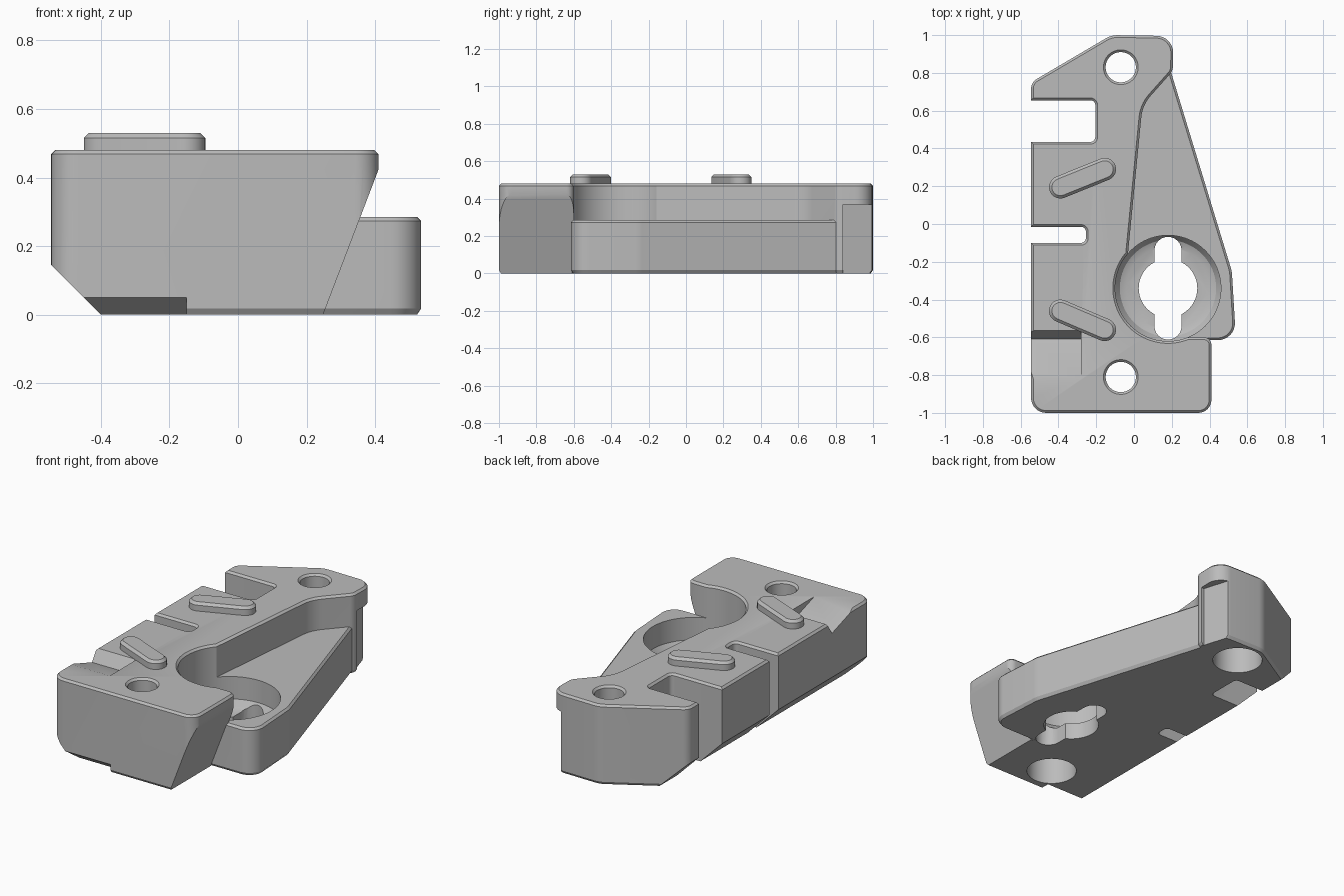
import bpy
import bmesh
from math import sin, cos, pi, atan2, tan
from mathutils import Vector

if "Cube" in bpy.data.objects:
    bpy.data.objects.remove(bpy.data.objects["Cube"])

grey = bpy.data.materials.new("plain_grey")
grey.use_nodes = True
grey.diffuse_color = (0.5, 0.5, 0.5, 1)
grey.node_tree.nodes["Principled BSDF"].inputs["Base Color"].default_value = (0.5, 0.5, 0.5, 1)

TOP, SHELF, EDGE = 0.48, 0.285, 0.012


def make_object(name, bm):
    bmesh.ops.recalc_face_normals(bm, faces=bm.faces)
    mesh = bpy.data.meshes.new(name)
    bm.to_mesh(mesh)
    bm.free()
    mesh.materials.append(grey)
    obj = bpy.data.objects.new(name, mesh)
    bpy.context.collection.objects.link(obj)
    return obj


def fillet(corners):
    """Counter-clockwise (x, y, radius) corners to a rounded outline."""
    out = []
    n = len(corners)
    for i, (x, y, r) in enumerate(corners):
        p = Vector((x, y))
        if not r:
            out.append(p)
            continue
        a = (Vector(corners[i - 1][:2]) - p).normalized()
        b = (Vector(corners[(i + 1) % n][:2]) - p).normalized()
        half = a.angle(b) / 2
        start, end = p + a * r / tan(half), p + b * r / tan(half)
        c = p + (a + b).normalized() * r / sin(half)
        t0 = atan2(start.y - c.y, start.x - c.x)
        t1 = atan2(end.y - c.y, end.x - c.x)
        sweep = (t1 - t0 + pi) % (2 * pi) - pi
        for k in range(9):
            t = t0 + sweep * k / 8
            out.append(c + Vector((cos(t), sin(t))) * r)
    return out


def circle(x, y, r, n=64):
    return [Vector((x + r * cos(2 * pi * k / n), y + r * sin(2 * pi * k / n))) for k in range(n)]


def capsule(a, b, r):
    a, b = Vector(a), Vector(b)
    t = atan2(b.y - a.y, b.x - a.x)
    ends = ((b, t - pi / 2), (a, t + pi / 2))
    return [c + Vector((cos(s + pi * k / 12), sin(s + pi * k / 12))) * r
            for c, s in ends for k in range(13)]


def offset(outline, d):
    out = []
    for i, p in enumerate(outline):
        e0 = (p - outline[i - 1]).normalized()
        e1 = (outline[(i + 1) % len(outline)] - p).normalized()
        n0, n1 = Vector((e0.y, -e0.x)), Vector((e1.y, -e1.x))
        out.append(p + (n0 + n1) * d / (1 + n0.dot(n1)))
    return out


def prism(name, outline, profile):
    """Stack the outline through (z, outward offset) levels."""
    bm = bmesh.new()
    rings = [[bm.verts.new((p.x, p.y, z)) for p in offset(outline, d)] for z, d in profile]
    for low, high in zip(rings, rings[1:]):
        for i in range(len(low)):
            bm.faces.new((low[i - 1], low[i], high[i], high[i - 1]))
    bm.faces.new(rings[0][::-1])
    bm.faces.new(rings[-1])
    return make_object(name, bm)


def hull(name, points):
    bm = bmesh.new()
    for p in points:
        bm.verts.new(p)
    bmesh.ops.convex_hull(bm, input=bm.verts)
    return make_object(name, bm)


def combine(obj, other, operation="DIFFERENCE"):
    mod = obj.modifiers.new("combine", "BOOLEAN")
    mod.operation, mod.solver, mod.object = operation, "EXACT", other
    bpy.context.view_layer.objects.active = obj
    bpy.ops.object.modifier_apply(modifier=mod.name)
    bpy.data.objects.remove(other)


def raised(top):
    return [(0, -EDGE), (0.018, 0), (top - EDGE, 0), (top, -EDGE)]


def flared(bottom):
    return [(bottom, 0), (TOP - EDGE, 0), (TOP, EDGE), (TOP + 0.02, EDGE + 0.02)]


# Tall block with the curved inner wall
body = prism("main_body", fillet([
    (-0.545, -1, 0.08), (0.41, -1, 0.07), (0.41, -0.6, 0.04), (0.24, -0.6, 0),
    (0.1, -0.4, 0), (-0.04, -0.24, 0), (0.045, 0.63, 0.2), (0.205, 0.81, 0.06),
    (0.21, 0.995, 0.09), (-0.12, 1, 0.12), (-0.545, 0.75, 0.06)]), raised(TOP))

# Leaning side of the front end
combine(body, hull("lean_cutter", [(x, y, z) for y in (-1.2, -0.55)
        for x, z in ((0.25 - 0.04, -0.1), (0.42, 0.45), (0.9, 0.45), (0.9, -0.1))]))

# Undercut below the rounded back end
combine(body, hull("undercut_cutter", [(x, y, z) for z in (-0.1, 0.37)
        for x, y in ((0.185, 0.84), (0.1, 1.12), (0.4, 1.12), (0.4, 0.84))]))

# Low triangular shelf
shelf = prism("shelf", fillet([
    (-0.3, -0.615, 0), (0.54, -0.615, 0.09), (0.518, -0.25, 0.15),
    (0.185, 0.84, 0), (0, 0.85, 0), (-0.3, 0.5, 0)]), raised(SHELF))
combine(body, shelf, "UNION")

# Round recess with the keyed hole through its floor
combine(body, prism("recess_cutter", circle(0.18, -0.34, 0.28, 96),
                    [(0.1, -0.06), (0.115, -0.025), (0.15, 0)] + flared(0.2)[1:]))
combine(body, prism("round_cutter", circle(0.18, -0.34, 0.155), [(-0.1, 0), (0.3, 0)]))
combine(body, prism("key_cutter", capsule((0.18, -0.54), (0.18, -0.14), 0.072),
                    [(-0.1, 0), (0.25, 0)]))

# Screw holes, wider from below
for y in (-0.81, 0.83):
    combine(body, prism("screw_cutter", circle(-0.07, y, 0.08), flared(-0.1)))
    combine(body, prism("bore_cutter", circle(-0.07, y, 0.14), [(-0.1, 0), (0.3, 0)]))

# Slots in the flat side
for x, y0, y1 in ((-0.205, 0.655, 0.435), (-0.255, -0.015, -0.1)):
    combine(body, prism("slot_cutter", fillet([
        (-0.8, y1, 0), (x, y1, 0.025), (x, y0, 0.025), (-0.8, y0, 0)]), flared(-0.1)))

# Sloped lower edges
combine(body, hull("side_chamfer_cutter", [(x, y, z) for y in (-1.2, 1.2)
        for x, z in ((-0.645, 0.245), (-0.3, -0.1), (-0.645, -0.1))]))
combine(body, hull("front_chamfer_cutter", [(x, y, z) for x in (-0.6, -0.15)
        for y, z in ((-1.05, 0.09), (-0.85, -0.07), (-1.05, -0.07))]))

# Shallow ramp notch in the upper side edge
combine(body, hull("notch_cutter", [(x, y, z) for x in (-0.7, -0.28)
        for y, z in ((-0.82, TOP), (-0.61, 0.41), (-0.565, TOP), (-0.565, 0.55), (-0.82, 0.55))]))

# Raised angled pads
pads = [prism(name, capsule(a, b, 0.06), [(TOP - 0.02, 0), (0.515, 0), (0.53, -0.015)])
        for name, a, b in (("back_pad", (-0.39, 0.195), (-0.155, 0.29)),
                           ("front_pad", (-0.39, -0.46), (-0.155, -0.56)))]

bpy.ops.object.select_all(action="DESELECT")
for obj in [body] + pads:
    obj.select_set(True)
    bpy.context.view_layer.objects.active = obj
bpy.ops.object.shade_smooth_by_angle(angle=pi / 7)
